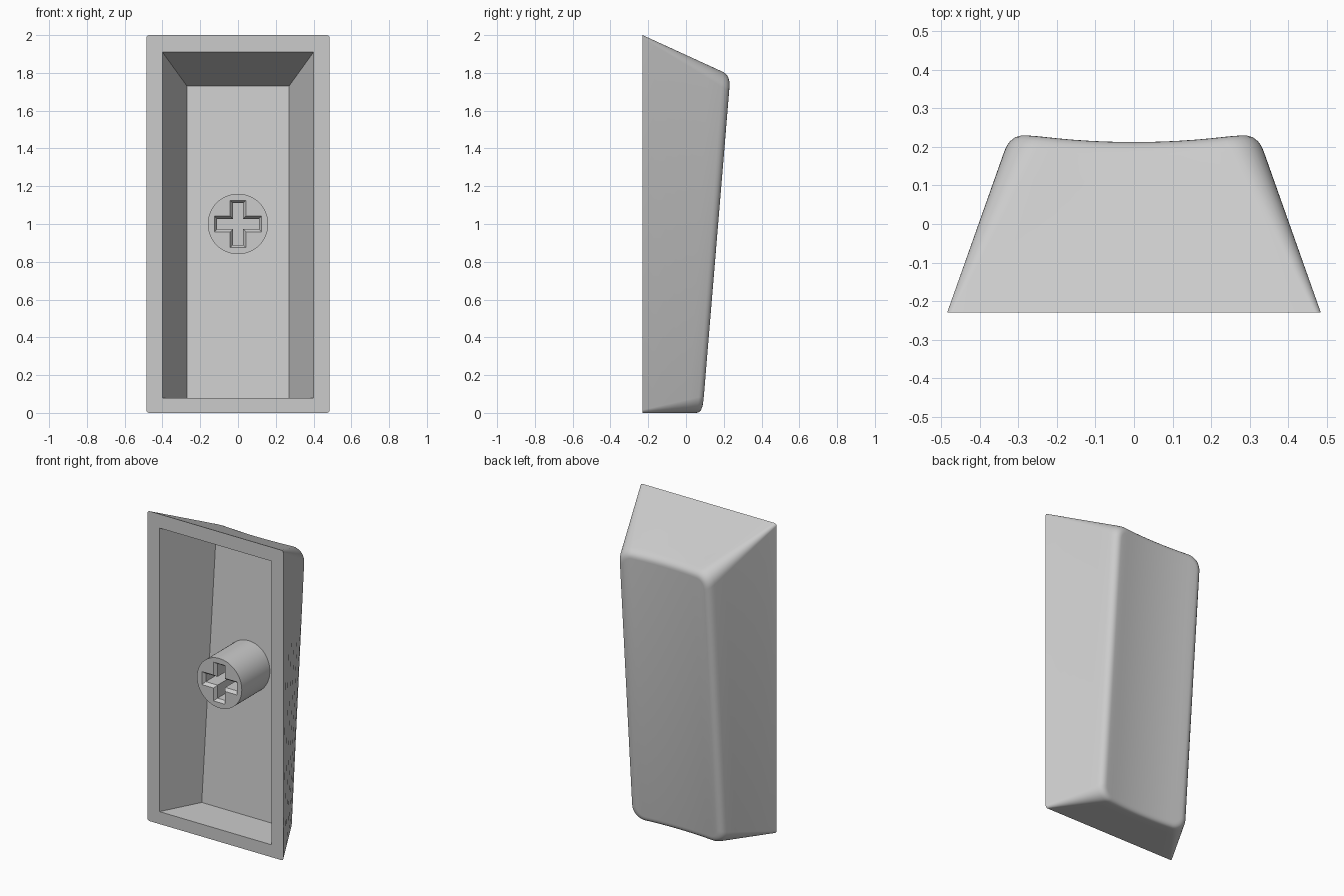
import bpy, bmesh, math

cube = bpy.data.objects.get("Cube")
if cube:
    bpy.data.objects.remove(cube, do_unlink=True)

mat = bpy.data.materials.new("light grey plastic")
mat.use_nodes = True
grey = (0.6, 0.6, 0.6, 1)
mat.diffuse_color = grey
mat.node_tree.nodes["Principled BSDF"].inputs["Base Color"].default_value = grey

FRONT = -0.23
ARC, SPAN = 8, 12          # corner segments, segments across the width


def lerp(a, b, t):
    return a + (b - a) * t


def dish(x, z):
    """Sloped back surface, hollowed across its width."""
    return 0.089 + 0.083 * z - 0.022 * max(0, 1 - (x / 0.3) ** 2)


def ceiling(x, z):
    return 0.009 + 0.0873 * z


def ring(half, low, high, radius, depth):
    """Rounded rectangle in x and z; depth(x, z) gives y."""
    upper = []
    for i in range(ARC + 1):
        a = math.pi / 2 * i / ARC
        upper.append((half - radius + radius * math.cos(a), radius * (1 - math.sin(a))))
    inner = half - radius
    mid = [(inner * (1 - 2 * i / SPAN), 0) for i in range(1, SPAN)]
    upper = upper + mid + [(-x, d) for x, d in reversed(upper)]
    pts = [(x, high - d) for x, d in upper] + [(x, low + d) for x, d in reversed(upper)]
    return [(x, depth(x, z), z) for x, z in pts]


def mix(a, b, t):
    return [tuple(lerp(p, q, t) for p, q in zip(u, v)) for u, v in zip(a, b)]


def finish(bm, name, angle):
    bmesh.ops.remove_doubles(bm, verts=bm.verts, dist=1e-5)
    bmesh.ops.recalc_face_normals(bm, faces=bm.faces)
    mesh = bpy.data.meshes.new(name)
    bm.to_mesh(mesh)
    bm.free()
    mesh.materials.append(mat)
    obj = bpy.data.objects.new(name, mesh)
    bpy.context.collection.objects.link(obj)
    bpy.ops.object.select_all(action="DESELECT")
    obj.select_set(True)
    bpy.context.view_layer.objects.active = obj
    bpy.ops.object.shade_smooth_by_angle(angle=math.radians(angle))
    return obj


def bridge(bm, a, b):
    n = len(a)
    for i in range(n):
        j = (i + 1) % n
        bm.faces.new((a[i], a[j], b[j], b[i]))


def cap(bm, loop):
    n = len(loop)
    for i in range(n // 2 - 1):
        bm.faces.new((loop[i], loop[i + 1], loop[n - 2 - i], loop[n - 1 - i]))


# Hollow cap shell: cavity, rim, tapered walls, rounded edge, dished back
flat = lambda x, z: FRONT
cavity = ring(0.27, 0.08, 1.73, 0, ceiling)
rim_in = ring(0.40, 0.08, 1.91, 0, flat)
rim_out = ring(0.485, 0, 2, 0.015, flat)
corner = ring(0.322, 0, 1.79, 0.09, dish)
bevel = 0.035
inset = ring(0.322 - bevel, bevel, 1.79 - bevel, 0.09 - bevel, dish)
wall_top = 0.91
loops = [cavity, rim_in]
loops += [mix(rim_out, corner, wall_top * i / 6) for i in range(7)]
wall = loops[-1]
for i in range(1, 6):
    t = i / 5
    loops.append(mix(mix(wall, corner, t), mix(corner, inset, t), t))

bm = bmesh.new()
loops = [[bm.verts.new(p) for p in loop] for loop in loops]
for a, b in zip(loops, loops[1:]):
    bridge(bm, a, b)
cap(bm, loops[0])
cap(bm, loops[-1])
finish(bm, "cap_shell", 30)


# Round stem with a chamfered cross socket
def cross(long, short, y):
    pts = []
    for k in range(4):
        c, s = round(math.cos(k * math.pi / 2)), round(math.sin(k * math.pi / 2))
        for u, v in ((long, -short), (long, short), (short, short)):
            pts.append((u * c - v * s, y, 1 + u * s + v * c))
    return pts


def circle(radius, y, n=64):
    return [(radius * math.cos(2 * math.pi * i / n), y,
             1 + radius * math.sin(2 * math.pi * i / n)) for i in range(n)]


STEM = -0.19
bm = bmesh.new()
make = lambda pts: [bm.verts.new(p) for p in pts]
outer, back = make(circle(0.16, STEM)), make(circle(0.16, 0.12))
mouth = make(cross(0.125, 0.042, STEM))
throat = make(cross(0.111, 0.027, STEM + 0.02))
floor = make(cross(0.111, 0.027, 0.06))
bridge(bm, outer, back)
bm.faces.new(back)
bridge(bm, mouth, throat)
bridge(bm, throat, floor)
bm.faces.new(floor)
edges = [bm.edges.get((loop[i - 1], loop[i])) for loop in (outer, mouth) for i in range(len(loop))]
bmesh.ops.triangle_fill(bm, edges=edges, use_beauty=True, use_dissolve=False)
finish(bm, "stem", 30)
